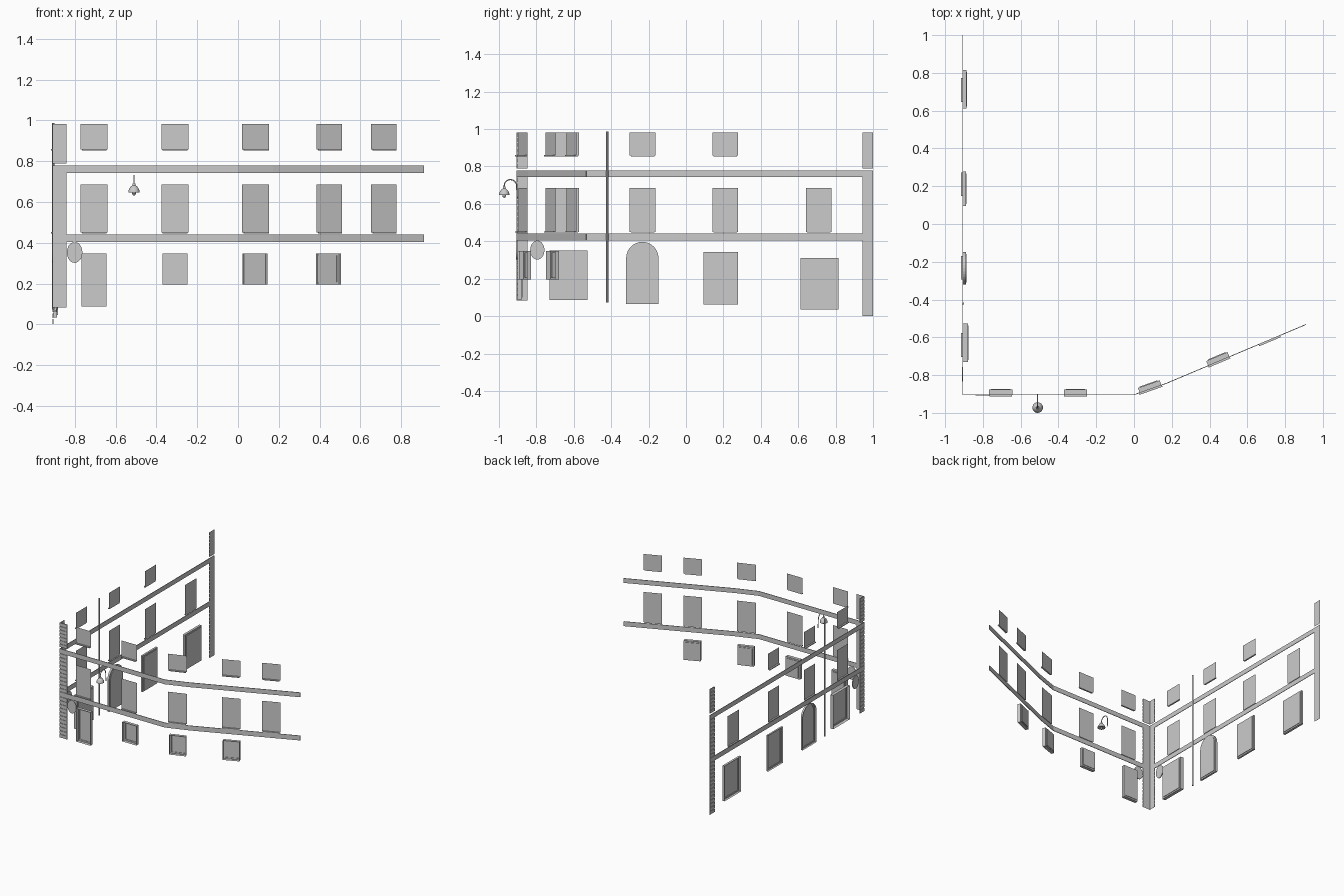
import bpy, bmesh, math
from mathutils import Vector

if "Cube" in bpy.data.objects:
    bpy.data.objects.remove(bpy.data.objects["Cube"])

WX, WY = -0.905, -0.902          # wall planes


class Wall:
    """Local frame: u along the wall, d inward, z up."""
    def __init__(self, origin, toward):
        self.o = Vector((*origin, 0))
        self.t = (Vector((*toward, 0)) - self.o).normalized()
        self.n = Vector((-self.t.y, self.t.x, 0))

    def p(self, u, d, z):
        return self.o + self.t * u + self.n * d + Vector((0, 0, z))


side = Wall((WX, 0), (WX, -1))            # u = -y
front = Wall((0, WY), (1, WY))            # u = x
bend = Wall((0, WY), (0.17, -0.842))
slant = Wall((0.17, -0.842), (0.91, -0.53))


def finish(name, bm):
    me = bpy.data.meshes.new(name)
    bm.to_mesh(me)
    bm.free()
    ob = bpy.data.objects.new(name, me)
    bpy.context.collection.objects.link(ob)
    return ob


def add_box(bm, w, u0, u1, d0, d1, z0, z1):
    v = [bm.verts.new(w.p(u, d, z)) for z in (z0, z1)
         for u, d in ((u0, d0), (u1, d0), (u1, d1), (u0, d1))]
    for f in ((3, 2, 1, 0), (4, 5, 6, 7), (0, 1, 5, 4), (1, 2, 6, 5), (2, 3, 7, 6), (3, 0, 4, 7)):
        bm.faces.new([v[i] for i in f])


def outline(u0, u1, z0, z1, inset=0, arch=False):
    u0, u1, z0, z1 = u0 + inset, u1 - inset, z0 + inset, z1 - inset
    if not arch:
        return [(u0, z0), (u1, z0), (u1, z1), (u0, z1)]
    r, c = (u1 - u0) / 2, (u0 + u1) / 2
    return [(u0, z0), (u1, z0)] + [(c + r * math.cos(math.pi * i / 16), z1 - r + r * math.sin(math.pi * i / 16))
                                   for i in range(17)]


def recess(name, w, u0, u1, z0, z1, depth=0.025, arch=False):
    """Reveal, frame and set-back pane."""
    bm = bmesh.new()
    loops = []
    for inset, d in ((0, 0), (0, depth), (0.011, depth), (0.011, depth + 0.004)):
        loops.append([bm.verts.new(w.p(u, d, z)) for u, z in outline(u0, u1, z0, z1, inset, arch)])
    for a, b in zip(loops, loops[1:]):
        for i in range(len(a)):
            j = (i + 1) % len(a)
            bm.faces.new((a[i], a[j], b[j], b[i]))
    bm.faces.new(loops[-1])
    finish(name, bm)


def pane(name, w, u0, u1, z0, z1):
    """Flat upper window with a thin projecting sill."""
    bm = bmesh.new()
    bm.faces.new([bm.verts.new(w.p(u, 0, z)) for u, z in outline(u0, u1, z0, z1)])
    add_box(bm, w, u0 + 0.006, u1 - 0.006, -0.012, 0, z0 - 0.004, z0 + 0.003)
    finish(name, bm)


# upper windows: top and middle rows
TOP, MID = (0.858, 0.983), (0.45, 0.686)
spots = [(front, -0.705, 0.066), (front, -0.309, 0.067), (bend, 0.092, 0.07),
         (slant, 0.302, 0.068), (slant, 0.592, 0.068),
         (side, 0.64, 0.069), (side, 0.232, 0.069), (side, -0.21, 0.069), (side, -0.71, 0.069)]
for i, (w, c, h) in enumerate(spots):
    pane(f"middle_window_{i}", w, c - h, c + h, *MID)
    if i < 8:
        pane(f"top_window_{i}", w, c - h, c + h, *TOP)

# ground floor windows on the street front
recess("ground_door", front, -0.767, -0.644, 0.088, 0.348)
for i, (w, c, h) in enumerate([(front, -0.309, 0.061), (bend, 0.092, 0.061), (slant, 0.302, 0.061)]):
    recess(f"ground_window_{i}", w, c - h, c + h, 0.196, 0.348)

# ground floor openings on the side wall
recess("side_shop_window", side, 0.527, 0.73, 0.086, 0.35)
recess("side_arched_door", side, 0.147, 0.32, 0.065, 0.397, 0.015, True)
recess("side_window", side, -0.278, -0.094, 0.062, 0.343, 0.015)
recess("side_end_window", side, -0.815, -0.612, 0.035, 0.31, 0.018)

# string course bands following the walls
path = [(WX, 1.0), (WX, WY), (0, WY), (0.17, -0.842), (0.91, -0.53)]
for name, z0, z1 in (("lower_band", 0.405, 0.442), ("upper_band", 0.743, 0.779)):
    bm = bmesh.new()
    rings = []
    for i, q in enumerate(path):
        q = Vector(q)
        dirs = [(Vector(path[k + 1]) - Vector(path[k])).normalized()
                for k in (i - 1, i) if 0 <= k < len(path) - 1]
        ns = [Vector((d.y, -d.x)) for d in dirs]
        m = sum(ns, Vector((0, 0))).normalized()
        o = q + m * (0.004 / m.dot(ns[0]))
        rings.append([bm.verts.new((*a, z)) for a, z in ((q, z0), (o, z0), (o, z1), (q, z1))])
    for a, b in zip(rings, rings[1:]):
        for i in range(4):
            bm.faces.new((a[i], a[i - 1], b[i - 1], b[i]))
    bm.faces.new(rings[0])
    bm.faces.new(rings[-1][::-1])
    bmesh.ops.recalc_face_normals(bm, faces=bm.faces)
    finish(name, bm)

# quoin blocks in three storeys
def quoins(name, w, u0, u1, bottom):
    bm = bmesh.new()
    for z0, z1 in ((bottom, 0.405), (0.442, 0.743), (0.79, 0.983)):
        n = round((z1 - z0) / 0.0295)
        s = (z1 - z0) / n
        for k in range(n):
            add_box(bm, w, u0, u1, -0.004, 0, z0 + k * s + 0.003, z0 + (k + 1) * s - 0.003)
        bm.faces.new([bm.verts.new(w.p(u, 0, z)) for u, z in outline(u0, u1, z0, z1)])
    finish(name, bm)


quoins("front_corner_quoins", front, WX - 0.004, -0.842, 0.083)
quoins("side_corner_quoins", side, 0.848, -WY + 0.004, 0.083)
quoins("side_end_quoins", side, -1.0, -0.943, 0.0)

# oval plaques beside the corner
for name, w, u in (("front_oval_plaque", front, -0.801), ("side_oval_plaque", side, 0.795)):
    bm = bmesh.new()
    ring = [[bm.verts.new(w.p(u + 0.038 * math.cos(a), d, 0.353 + 0.051 * math.sin(a)))
             for a in (math.tau * i / 32 for i in range(32))] for d in (-0.006, 0)]
    bm.faces.new(ring[0])
    bm.faces.new(ring[1][::-1])
    for i in range(32):
        bm.faces.new((ring[0][i], ring[1][i], ring[1][i - 1], ring[0][i - 1]))
    bmesh.ops.recalc_face_normals(bm, faces=bm.faces)
    finish(name, bm)

# drain pipe
bpy.ops.mesh.primitive_cylinder_add(vertices=12, radius=0.006, depth=0.915, location=(WX, -0.421, 0.53))
bpy.context.object.name = "drain_pipe"
bpy.ops.object.shade_smooth_by_angle()

# wall lamp: curved arm, then lathed shade with bulb
LX, LY = -0.51, -0.972
cu = bpy.data.curves.new("lamp_arm", "CURVE")
cu.dimensions = "3D"
cu.bevel_depth = 0.003
cu.bevel_resolution = 2
cu.use_fill_caps = True
arc = [(-0.939 + 0.033 * math.cos(a), 0.697 + 0.033 * math.sin(a))
       for a in (math.pi * i / 12 for i in range(13))]
pts = [(WY, 0.63)] + [(y if y < -0.906 else -0.906, z) for y, z in arc] + [(LY, 0.68)]
sp = cu.splines.new("POLY")
sp.points.add(len(pts) - 1)
for q, (y, z) in zip(sp.points, pts):
    q.co = (LX, y, z, 1)
bpy.context.collection.objects.link(bpy.data.objects.new("lamp_arm", cu))


def lathe(name, profile, n=24):
    bm = bmesh.new()
    vs = [bm.verts.new((LX + r, LY, z)) for r, z in profile]
    es = [bm.edges.new(e) for e in zip(vs, vs[1:])]
    bmesh.ops.spin(bm, geom=vs + es, cent=(LX, LY, 0), axis=(0, 0, 1), angle=math.tau, steps=n)
    bmesh.ops.remove_doubles(bm, verts=bm.verts, dist=1e-5)
    bmesh.ops.recalc_face_normals(bm, faces=bm.faces)
    ob = finish(name, bm)
    bpy.context.view_layer.objects.active = ob
    ob.select_set(True)
    bpy.ops.object.shade_smooth_by_angle()
    ob.select_set(False)


lathe("lamp_shade", [(0, 0.692), (0.006, 0.692), (0.008, 0.682), (0.016, 0.676), (0.023, 0.666),
                     (0.028, 0.652), (0.028, 0.648), (0.02, 0.648), (0, 0.655)])
lathe("lamp_bulb", [(0, 0.652), (0.008, 0.65), (0.01, 0.643), (0.007, 0.635), (0, 0.632)])
